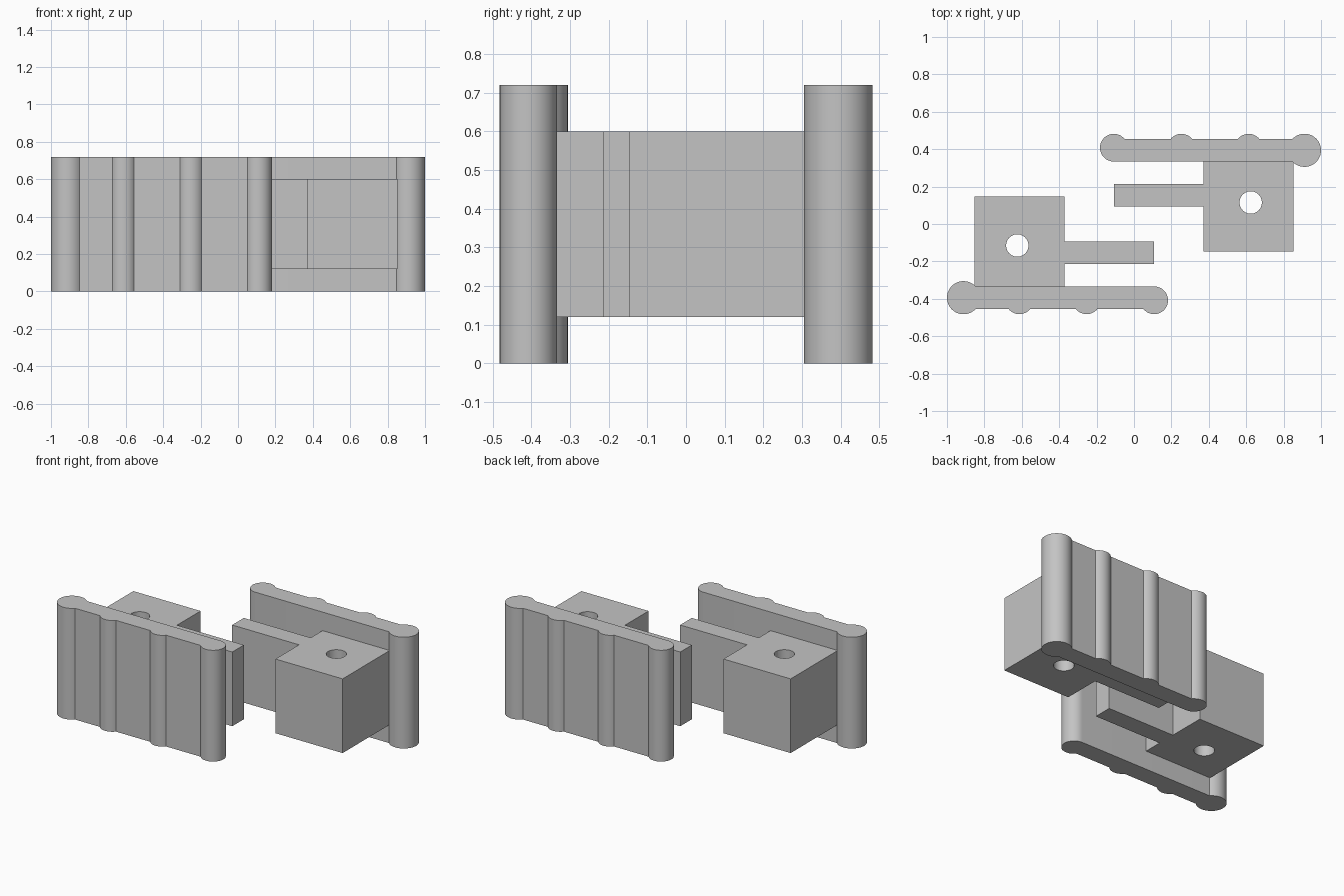
import bpy, bmesh, math
from math import sin, cos, asin, pi

if "Cube" in bpy.data.objects:
    bpy.data.objects.remove(bpy.data.objects["Cube"], do_unlink=True)

GREY = (0.55, 0.55, 0.55, 1.0)
mat = bpy.data.materials.new("plain grey")
mat.use_nodes = True
mat.diffuse_color = GREY
mat.node_tree.nodes["Principled BSDF"].inputs["Base Color"].default_value = GREY

HEIGHT = 0.72
BODY_LOW, BODY_HIGH = 0.12, 0.60
PLATE_FRONT, PLATE_BACK = -0.455, -0.334


def arc(cx, cy, r, start, end, step=pi / 24):
    """Points along a counter-clockwise arc."""
    n = max(4, round((end - start) / step))
    angles = [start + (end - start) * i / n for i in range(n + 1)]
    return [(cx + r * cos(a), cy + r * sin(a)) for a in angles]


def prism(name, outline, low, high, turn):
    """Extrude a flat outline upward and turn it about the z axis."""
    bm = bmesh.new()
    base = bm.faces.new([bm.verts.new((x, y, low)) for x, y in outline])
    top = bmesh.ops.extrude_face_region(bm, geom=[base])["geom"]
    bmesh.ops.translate(bm, vec=(0, 0, high - low),
                        verts=[v for v in top if isinstance(v, bmesh.types.BMVert)])
    bmesh.ops.recalc_face_normals(bm, faces=bm.faces)
    mesh = bpy.data.meshes.new(name)
    bm.to_mesh(mesh)
    bm.free()
    mesh.materials.append(mat)
    obj = bpy.data.objects.new(name, mesh)
    obj.rotation_euler.z = turn
    bpy.context.collection.objects.link(obj)
    return obj


def activate(obj):
    bpy.ops.object.select_all(action='DESELECT')
    obj.select_set(True)
    bpy.context.view_layer.objects.active = obj


def grip_outline():
    """Plate with a thick round end and three ribs, the last rounding the tip."""
    r, cy = 0.0885, -0.394
    pts = arc(-0.9115, cy, r, asin((PLATE_BACK - cy) / r),
              2 * pi + asin((PLATE_FRONT - cy) / r))
    r, cy = 0.074, -0.408
    dip = asin((cy - PLATE_FRONT) / r)
    for cx, end in ((-0.613, 2 * pi - dip), (-0.253, 2 * pi - dip), (0.108, 2.5 * pi)):
        pts += arc(cx, cy, r, pi + dip, end)
    return pts


# Block with a narrow tongue on its inner side
body_outline = [(-0.852, PLATE_BACK), (-0.371, PLATE_BACK), (-0.371, -0.213),
                (0.108, -0.213), (0.108, -0.094), (-0.371, -0.094),
                (-0.371, 0.147), (-0.852, 0.147)]
hole_outline = arc(-0.624, -0.115, 0.06, 0, 2 * pi, pi / 12)[:-1]

# Two identical halves, facing each other
for side, turn in (("front", 0), ("back", pi)):
    grip = prism(side + "_ribbed_grip", grip_outline(), 0, HEIGHT, turn)
    body = prism(side + "_block_and_tongue", body_outline, BODY_LOW, BODY_HIGH, turn)

    # Vertical through hole
    cutter = prism(side + "_hole_cutter", hole_outline, 0, HEIGHT, turn)
    cutter.hide_render = True
    activate(body)
    cut = body.modifiers.new("hole", 'BOOLEAN')
    cut.operation, cut.solver, cut.object = 'DIFFERENCE', 'EXACT', cutter
    bpy.ops.object.modifier_apply(modifier=cut.name)
    bpy.data.objects.remove(cutter, do_unlink=True)

    for obj in (grip, body):
        activate(obj)
        bpy.ops.object.shade_smooth_by_angle(angle=math.radians(30))
